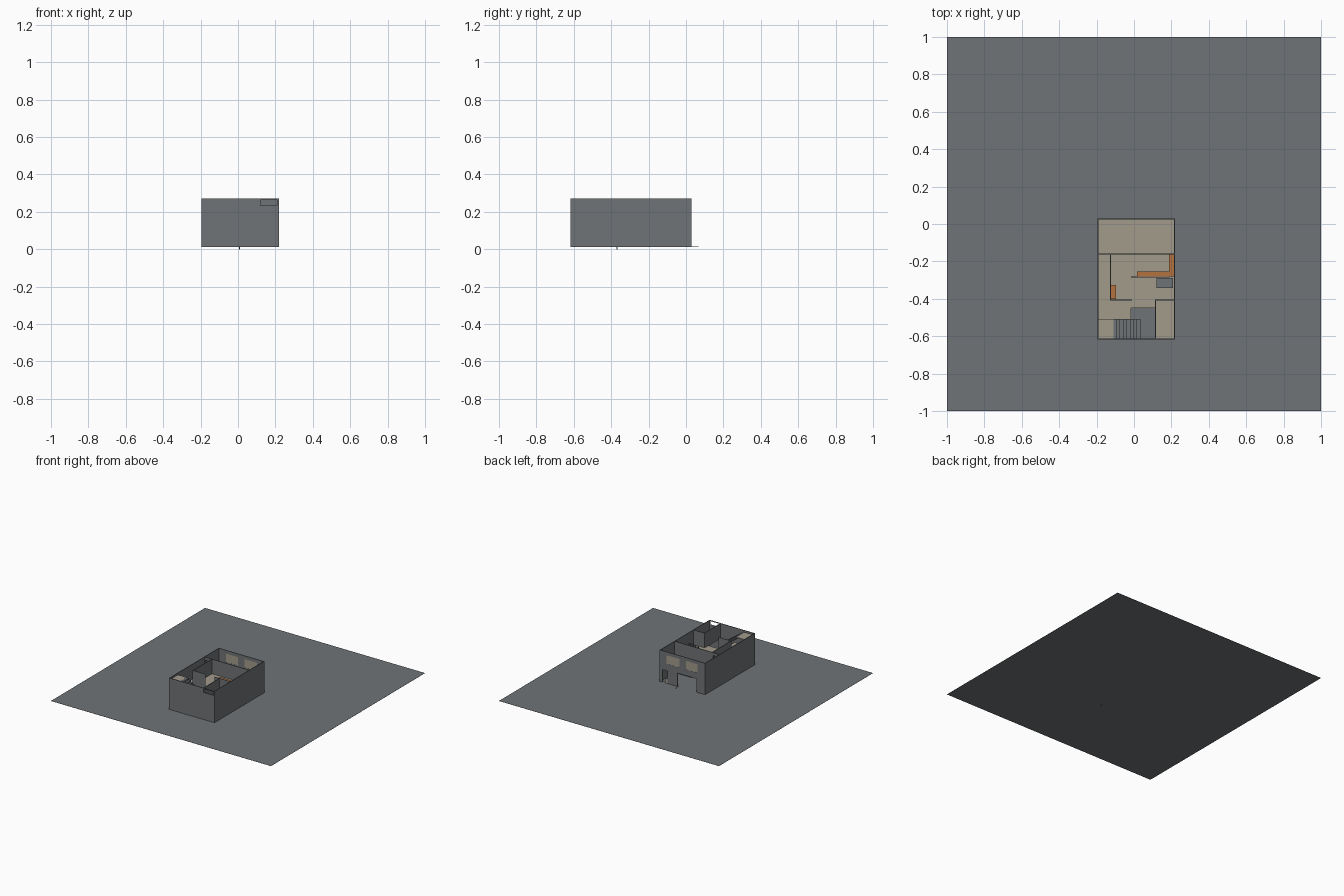
import bpy, bmesh
from mathutils import Matrix, Vector

if "Cube" in bpy.data.objects:
    bpy.data.objects.remove(bpy.data.objects["Cube"])


def material(name, rgb):
    m = bpy.data.materials.new(name)
    m.diffuse_color = (*rgb, 1)
    m.use_nodes = True
    m.node_tree.nodes["Principled BSDF"].inputs["Base Color"].default_value = m.diffuse_color
    return m


GREY = material("slate grey", (0.16, 0.172, 0.18))
BEIGE = material("warm beige", (0.36, 0.33, 0.26))
ORANGE = material("orange wood", (0.46, 0.17, 0.05))


def boxes(name, mat, items):
    """One object made of boxes given as (x0, x1, y0, y1, z0, z1)."""
    bm = bmesh.new()
    for x0, x1, y0, y1, z0, z1 in items:
        c = Vector(((x0 + x1) / 2, (y0 + y1) / 2, (z0 + z1) / 2))
        s = Vector((x1 - x0, y1 - y0, z1 - z0))
        bmesh.ops.create_cube(bm, size=1, matrix=Matrix.Translation(c) @ Matrix.Diagonal((*s, 1)))
    me = bpy.data.meshes.new(name)
    bm.to_mesh(me)
    bm.free()
    me.materials.append(mat)
    ob = bpy.data.objects.new(name, me)
    bpy.context.collection.objects.link(ob)
    return ob


T = 0.005                                   # wall thickness
X0, X1, Y0, Y1 = -0.195, 0.218, -0.617, 0.03
G, F, TOP = 0.012, 0.15, 0.27               # ground, upper floor, wall top


def wall(name, axis, pos, a0, a1, z0, z1, holes=()):
    """Wall along an axis, filled cell by cell around its openings."""
    us = sorted({a0, a1, *[h[0] for h in holes], *[h[1] for h in holes]})
    zs = sorted({z0, z1, *[h[2] for h in holes], *[h[3] for h in holes]})
    cells = []
    for u, v in zip(us, us[1:]):
        for p, q in zip(zs, zs[1:]):
            mu, mz = (u + v) / 2, (p + q) / 2
            if any(h[0] < mu < h[1] and h[2] < mz < h[3] for h in holes):
                continue
            cells.append((u, v, pos, pos + T, p, q) if axis == "x" else (pos, pos + T, u, v, p, q))
    ob = boxes(name, GREY, cells)
    # merge the cells into one clean shell
    bm = bmesh.new()
    bm.from_mesh(ob.data)
    bmesh.ops.remove_doubles(bm, verts=bm.verts, dist=1e-5)
    groups = {}
    for f in bm.faces:
        key = tuple(round(c, 5) for c in f.calc_center_median())
        groups.setdefault(key, []).append(f)
    inner = [f for g in groups.values() if len(g) > 1 for f in g]
    bmesh.ops.delete(bm, geom=inner, context="FACES")
    bmesh.ops.dissolve_limit(bm, angle_limit=0.01, verts=bm.verts, edges=bm.edges)
    bm.to_mesh(ob.data)
    bm.free()


# ground sheet
boxes("ground_sheet", GREY, [(-1, 1, -1, 1, G - 0.001, G)])

# outer walls
windows = [(-0.127, -0.019, 0.172, 0.243), (0.04, 0.157, 0.172, 0.243)]
wall("back_wall", "x", Y1 - T, X0, X1, G, TOP,
     windows + [(-0.118, 0.056, G, 0.122), (0.147, 0.193, G, 0.115)])
wall("front_wall", "x", Y0, X0, X1, G, TOP, [(0.12, 0.208, 0.235, 0.264)])
wall("left_wall", "y", X0, Y0, Y1, G, TOP)
wall("right_wall", "y", X1 - T, Y0, Y1, G, TOP)
boxes("window_panes", BEIGE, [(a, b, Y1 - 0.004, Y1 - 0.001, p, q) for a, b, p, q in windows])

# upper floor around the stairwell
S = F - 0.006
boxes("upper_floor", BEIGE, [
    (X0 + T, X1 - T, -0.45, Y1 - T, S, F),
    (X0 + T, -0.015, Y0 + T, -0.45, S, F),
    (0.115, X1 - T, Y0 + T, -0.45, S, F)])

# upper partitions
wall("bedroom_wall", "x", -0.163, X0, X1, F, TOP, [(-0.188, -0.135, F, 0.245)])
wall("corridor_wall", "y", -0.128, -0.405, -0.163, F, TOP)
wall("hall_wall", "x", -0.408, -0.128, -0.012, F, TOP)
wall("bath_wall", "x", -0.408, 0.115, X1, F, TOP)
wall("bath_side_wall", "y", 0.113, Y0, -0.403, F, TOP)
wall("counter_wall", "x", -0.286, -0.015, 0.19, F, 0.20)

# ground-floor partition
wall("lower_partition", "x", -0.163, X0, X1, G, S, [(0.0, 0.06, G, 0.115)])
boxes("door_leaf", BEIGE, [(0.147, 0.17, Y1 - 0.004, Y1 - 0.001, G, 0.05)])

# stairs rising to the left, with landing
N, step = 8, 0.0181
boxes("stairs", GREY, [
    (0.035 - (i + 1) * step, 0.035 - i * step, Y0 + T, -0.507,
     F + i * 0.013, F + (i + 1) * 0.013) for i in range(N)])
boxes("stair_landing", BEIGE, [(X0 + T, -0.11, Y0 + T, -0.507, 0.249, 0.255)])

# cabinets with wooden tops
for name, (a, b, c, d, h) in {
        "long_counter": (0.015, X1 - T, -0.281, -0.255, 0.195),
        "side_counter": (0.188, X1 - T, -0.255, -0.163, 0.195),
        "wall_cabinet": (-0.122, -0.095, -0.402, -0.325, 0.215)}.items():
    boxes(name + "_body", BEIGE, [(a, b, c, d, F, h - 0.006)])
    boxes(name + "_top", ORANGE, [(a, b, c, d, h - 0.006, h)])

# table with legs and stools
boxes("table", GREY, [(0.12, 0.208, -0.343, -0.29, 0.18, 0.185)] + [
    (x, x + 0.006, y, y + 0.006, F, 0.18) for x in (0.122, 0.2) for y in (-0.341, -0.298)])
boxes("table_items", GREY, [(x, x + 0.016, -0.325, -0.308, 0.185, 0.191) for x in (0.135, 0.157, 0.18)])

# small ground strips and buried drain
boxes("door_tracks", GREY, [(0.048, 0.052, Y1, 0.068, G, G + 0.002),
                            (-0.134, -0.13, Y1, 0.04, G, G + 0.002)])
boxes("drain", GREY, [(0.006, 0.012, -0.372, -0.366, 0, G)])
